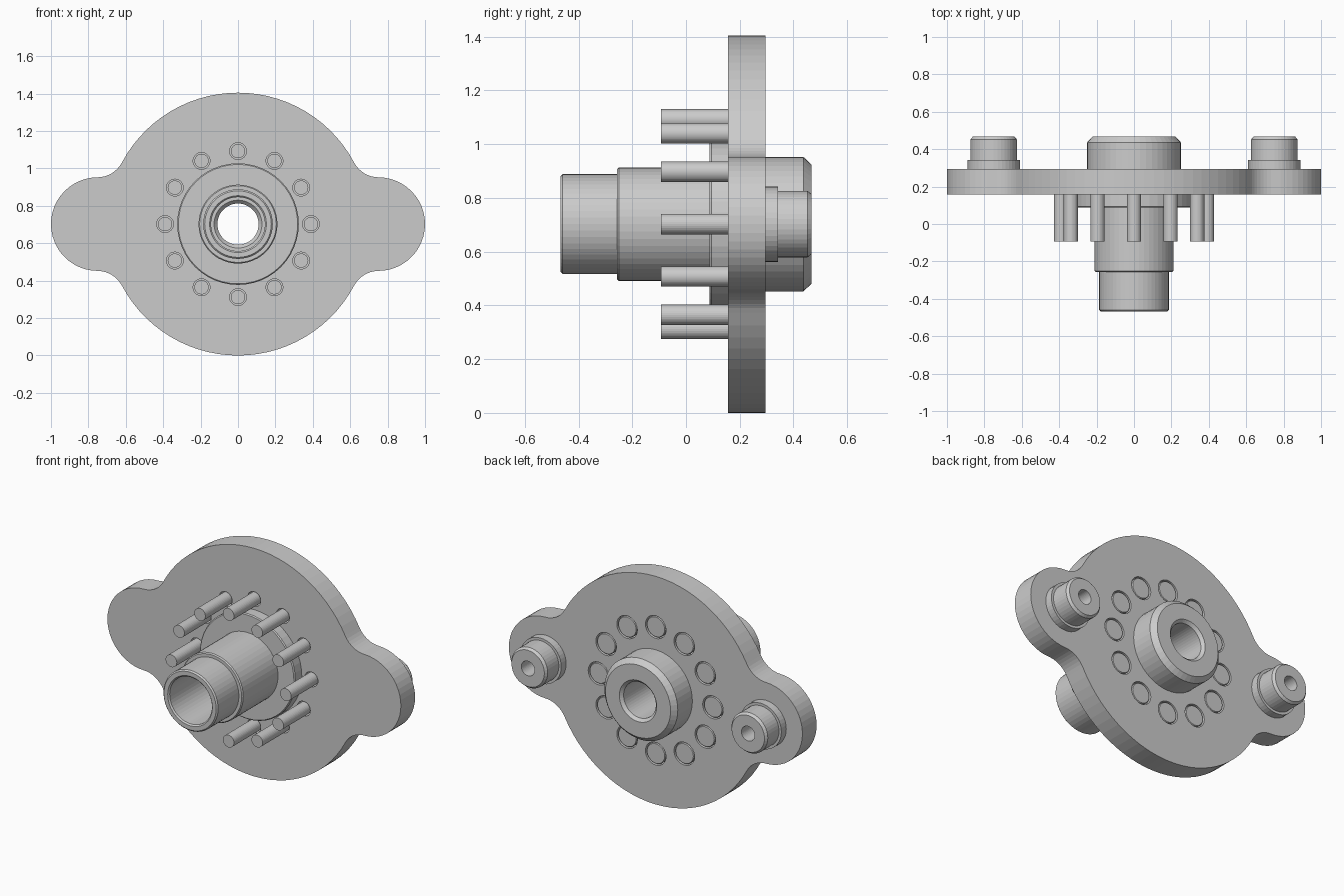
import bpy, bmesh
from math import pi, sin, cos, atan2

if "Cube" in bpy.data.objects:
    bpy.data.objects.remove(bpy.data.objects["Cube"])

R = 0.7025                 # plate radius, also height of the centre axis
Y0, Y1 = 0.157, 0.295      # plate front and back


def finish(name, bm):
    bmesh.ops.recalc_face_normals(bm, faces=bm.faces[:])
    me = bpy.data.meshes.new(name)
    bm.to_mesh(me)
    bm.free()
    ob = bpy.data.objects.new(name, me)
    bpy.context.collection.objects.link(ob)
    return ob


def lathe(name, profile, centres=((0, 0),), seg=48, tube=False):
    """Turn an (r, y) profile around y at each (x, z) centre; tube closes the profile loop."""
    bm = bmesh.new()
    for cx, cz in centres:
        rings = [[bm.verts.new((cx + r * cos(2 * pi * i / seg), y,
                                R + cz + r * sin(2 * pi * i / seg)))
                  for i in range(seg)] for r, y in profile]
        pairs = list(zip(rings, rings[1:]))
        if tube:
            pairs.append((rings[-1], rings[0]))
        else:
            bm.faces.new(rings[0])
            bm.faces.new(rings[-1])
        for a, b in pairs:
            for i in range(seg):
                j = (i + 1) % seg
                bm.faces.new((a[i], a[j], b[j], b[i]))
    return finish(name, bm)


def arc(cx, cz, r, a0, a1, n):
    return [(cx + r * cos(a0 + (a1 - a0) * i / n),
             cz + r * sin(a0 + (a1 - a0) * i / n)) for i in range(n + 1)]


# Plate outline: round body, two side lobes, tangent fillets (one quarter, then mirrored)
LX, LR, F = 0.75, 0.25, 0.15
fx = ((R + F) ** 2 - (LR + F) ** 2 + LX ** 2) / (2 * LX)
fz = ((R + F) ** 2 - fx ** 2) ** 0.5
main_a = atan2(fz, fx)
lobe_a = atan2(fz, fx - LX)
quarter = arc(LX, 0, LR, 0, lobe_a, 12)
quarter += arc(fx, fz, F, lobe_a - pi, main_a - pi, 8)[1:]
quarter += arc(0, 0, R, main_a, pi / 2, 14)[1:]
half = quarter + [(-x, z) for x, z in quarter[-2::-1]]
outline = half + [(x, -z) for x, z in half[-2:0:-1]]

bm = bmesh.new()
face = bm.faces.new([bm.verts.new((x, Y0, R + z)) for x, z in outline])
ext = bmesh.ops.extrude_face_region(bm, geom=[face], use_keep_orig=True)
bmesh.ops.translate(bm, vec=(0, Y1 - Y0, 0),
                    verts=[v for v in ext["geom"] if isinstance(v, bmesh.types.BMVert)])
plate = finish("plate", bm)

# Stepped pin holes and the centre hole cut from the plate
circle = [(0.39 * cos(pi * k / 6), 0.39 * sin(pi * k / 6)) for k in range(12)]
cutters = [
    lathe("pin_hole_cutter", [(0.045, 0.1), (0.045, 0.225), (0.07, 0.225), (0.07, 0.35)],
          circle, 32),
    lathe("centre_hole_cutter", [(0.23, 0.1), (0.23, 0.35)])]
for c in cutters:
    c.hide_render = True
    mod = plate.modifiers.new("cut", "BOOLEAN")
    mod.operation = "DIFFERENCE"
    mod.solver = "EXACT"
    mod.object = c
bpy.context.view_layer.update()
cut_mesh = bpy.data.meshes.new_from_object(
    plate.evaluated_get(bpy.context.evaluated_depsgraph_get()))
plate.modifiers.clear()
plate.data = cut_mesh
for c in cutters:
    bpy.data.objects.remove(c)

# Headed pins
lathe("pins", [(0.038, -0.093), (0.038, 0.228), (0.064, 0.228), (0.064, 0.288), (0.06, 0.293)],
      circle, 32)

# Central hub: stepped nose, flange, rear boss and stepped bore
lathe("hub", [
    (0.152, -0.467), (0.178, -0.467), (0.186, -0.459), (0.186, -0.257),
    (0.205, -0.257), (0.211, -0.25), (0.211, 0.088),
    (0.319, 0.088), (0.325, 0.094), (0.325, 0.165), (0.25, 0.165),
    (0.25, 0.437), (0.222, 0.467), (0.127, 0.467), (0.11, 0.45),
    (0.11, 0.2), (0.128, 0.18), (0.144, 0.18), (0.144, -0.459)], tube=True)

# Lobe studs with blind holes
lathe("lobe_studs", [
    (0.14, 0.285), (0.14, 0.343), (0.124, 0.343), (0.124, 0.452), (0.112, 0.467),
    (0.045, 0.467), (0.045, 0.34)], [(-LX, 0), (LX, 0)], 40)
